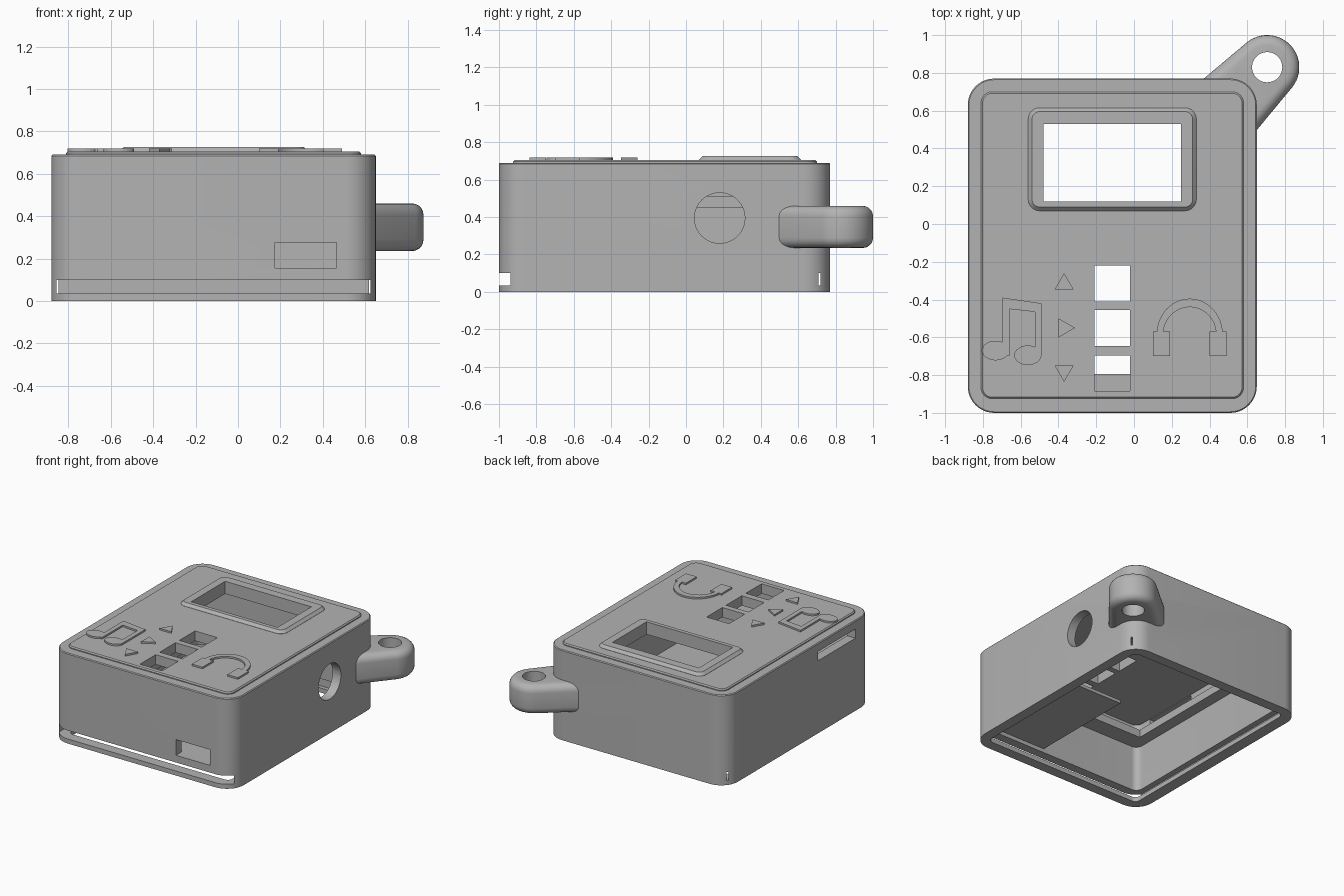
import bpy, bmesh
from math import pi, cos, sin, atan2, radians

if "Cube" in bpy.data.objects:
    bpy.data.objects.remove(bpy.data.objects["Cube"])

grey = bpy.data.materials.new("plain_grey")
grey.use_nodes = True
tone = (0.45, 0.45, 0.45, 1)
grey.diffuse_color = tone
grey.node_tree.nodes["Principled BSDF"].inputs["Base Color"].default_value = tone


def arc(cx, cy, rx, ry, a0, a1, n):
    return [(cx + rx * cos(a0 + (a1 - a0) * i / n),
             cy + ry * sin(a0 + (a1 - a0) * i / n)) for i in range(n + 1)]


def circle(cx, cy, rx, ry=None, n=40):
    return arc(cx, cy, rx, ry or rx, 0, 2 * pi, n)[:-1]


def rect(x0, x1, y0, y1, r=0):
    if not r:
        return [(x0, y0), (x1, y0), (x1, y1), (x0, y1)]
    corners = [(x1 - r, y1 - r), (x0 + r, y1 - r), (x0 + r, y0 + r), (x1 - r, y0 + r)]
    return [p for i, c in enumerate(corners)
            for p in arc(*c, r, r, i * pi / 2, (i + 1) * pi / 2, 10)]


def prism(name, outline, lo, hi, axis="z", top_bevel=0, both=False):
    """Extrude an outline along an axis, optionally rounding its rims."""
    place = {"z": lambda a, b, c: (a, b, c),
             "x": lambda a, b, c: (c, a, b),
             "y": lambda a, b, c: (a, c, b)}[axis]
    bm = bmesh.new()
    base = bm.faces.new([bm.verts.new(place(a, b, lo)) for a, b in outline])
    top = [bm.verts.new(place(a, b, hi)) for a, b in outline]
    low = list(base.verts)
    cap = bm.faces.new(top)
    for i in range(len(top)):
        j = (i + 1) % len(top)
        bm.faces.new((low[i], low[j], top[j], top[i]))
    bmesh.ops.recalc_face_normals(bm, faces=bm.faces)
    if top_bevel:
        rims = list(cap.edges) + (list(base.edges) if both else [])
        bmesh.ops.bevel(bm, geom=rims, offset=top_bevel, affect="EDGES",
                        segments=5 if both else 1, profile=0.5)
    mesh = bpy.data.meshes.new(name)
    bm.to_mesh(mesh)
    bm.free()
    mesh.materials.append(grey)
    ob = bpy.data.objects.new(name, mesh)
    bpy.context.collection.objects.link(ob)
    return ob


def combine(target, other, operation):
    mod = target.modifiers.new("join", "BOOLEAN")
    mod.operation, mod.solver, mod.object = operation, "EXACT", other
    bpy.ops.object.select_all(action="DESELECT")
    bpy.context.view_layer.objects.active = target
    target.select_set(True)
    bpy.ops.object.modifier_apply(modifier=mod.name)
    bpy.data.objects.remove(other)


def cut(*args, **kw):
    combine(case, prism("cutter", *args, **kw), "DIFFERENCE")


# Outer case, raised face plate and screen bezel
case = prism("case", rect(-0.88, 0.65, -1, 0.77, 0.14), 0, 0.69, top_bevel=0.006)
face = prism("face_plate", rect(-0.81, 0.58, -0.925, 0.70, 0.06), 0.6, 0.705, top_bevel=0.008)
bezel = prism("bezel", rect(-0.56, 0.33, 0.07, 0.615, 0.06), 0.6, 0.726, top_bevel=0.02)

# Keyring lug, tapering from the back corner to a rounded eye
eye = (0.705, 0.83)
right_a = atan2(-0.205, 0.26)
left_a = atan2(0.23, -0.195)
lug = prism("lug", arc(*eye, 0.17, 0.17, right_a, left_a, 24)
            + [(0.32, 0.728), (0.60, 0.437)], 0.235, 0.46, top_bevel=0.055, both=True)
for part in (face, bezel, lug):
    combine(case, part, "UNION")

# Hollow inside, bottom opening and the groove for a sliding lid
cut(rect(-0.81, 0.58, -0.93, 0.70, 0.05), 0.07, 0.63)
cut(rect(-0.79, 0.57, -0.92, 0.69, 0.04), -0.1, 0.08)
cut(rect(-0.855, 0.625, -1.1, 0.72), 0.035, 0.10)

# Screen window, button holes and key ring hole
cut(rect(-0.48, 0.25, 0.12, 0.53), 0.5, 0.9)
for y in (-0.315, -0.55, -0.79):
    cut(rect(-0.21, -0.02, y - 0.095, y + 0.095), 0.5, 0.9)
cut(circle(*eye, 0.08), 0.1, 0.6)

# Charging port, side jack hole and card slot
cut(rect(0.175, 0.465, 0.155, 0.275), -1.1, -0.85, axis="y")
cut(circle(0.18, 0.395, 0.135), 0.5, 0.8, axis="x")
cut(rect(-0.79, -0.34, 0.555, 0.625), -1, -0.78, axis="x")

# Inside ledges and the shelf behind the charging port
prism("front_ledge", rect(-0.82, 0.59, -0.94, -0.795), 0.45, 0.51)
prism("side_ledge", rect(-0.82, -0.72, -0.80, 0.71), 0.45, 0.51)
prism("port_shelf", rect(0.05, 0.59, -0.94, -0.09), 0.13, 0.154)


def icon(name, outline, top=0.718):
    return prism(name, outline, 0.695, top)


# Arrow marks beside the buttons
for name, cy, turn in (("up", -0.318, 90), ("forward", -0.55, 0), ("down", -0.778, -90)):
    icon(name + "_arrow", [(-0.37 + 0.058 * cos(radians(turn + k)),
                            cy + 0.058 * sin(radians(turn + k))) for k in (0, 120, 240)])

# Music note: beam with stems, and two note heads
note = icon("music_note", [(-0.695, -0.70), (-0.66, -0.70), (-0.66, -0.45), (-0.525, -0.465),
                           (-0.525, -0.70), (-0.49, -0.70), (-0.49, -0.42), (-0.695, -0.39)])
for x, y in ((-0.733, -0.67), (-0.562, -0.695)):
    combine(note, prism("head", circle(x, y, 0.072, 0.052, 24), 0.695, 0.718), "UNION")

# Headphones: band and ear cups
phones = icon("headphones", arc(0.295, -0.585, 0.175, 0.19, 0, pi, 24)
              + arc(0.295, -0.585, 0.14, 0.145, pi, 0, 24))
for x in (0.145, 0.445):
    combine(phones, prism("cup", rect(x - 0.045, x + 0.045, -0.70, -0.57), 0.695, 0.718), "UNION")

# Smooth the rounded surfaces, keep hard edges
bpy.ops.object.select_all(action="DESELECT")
case.select_set(True)
bpy.context.view_layer.objects.active = case
bpy.ops.object.shade_smooth_by_angle(angle=radians(30))
